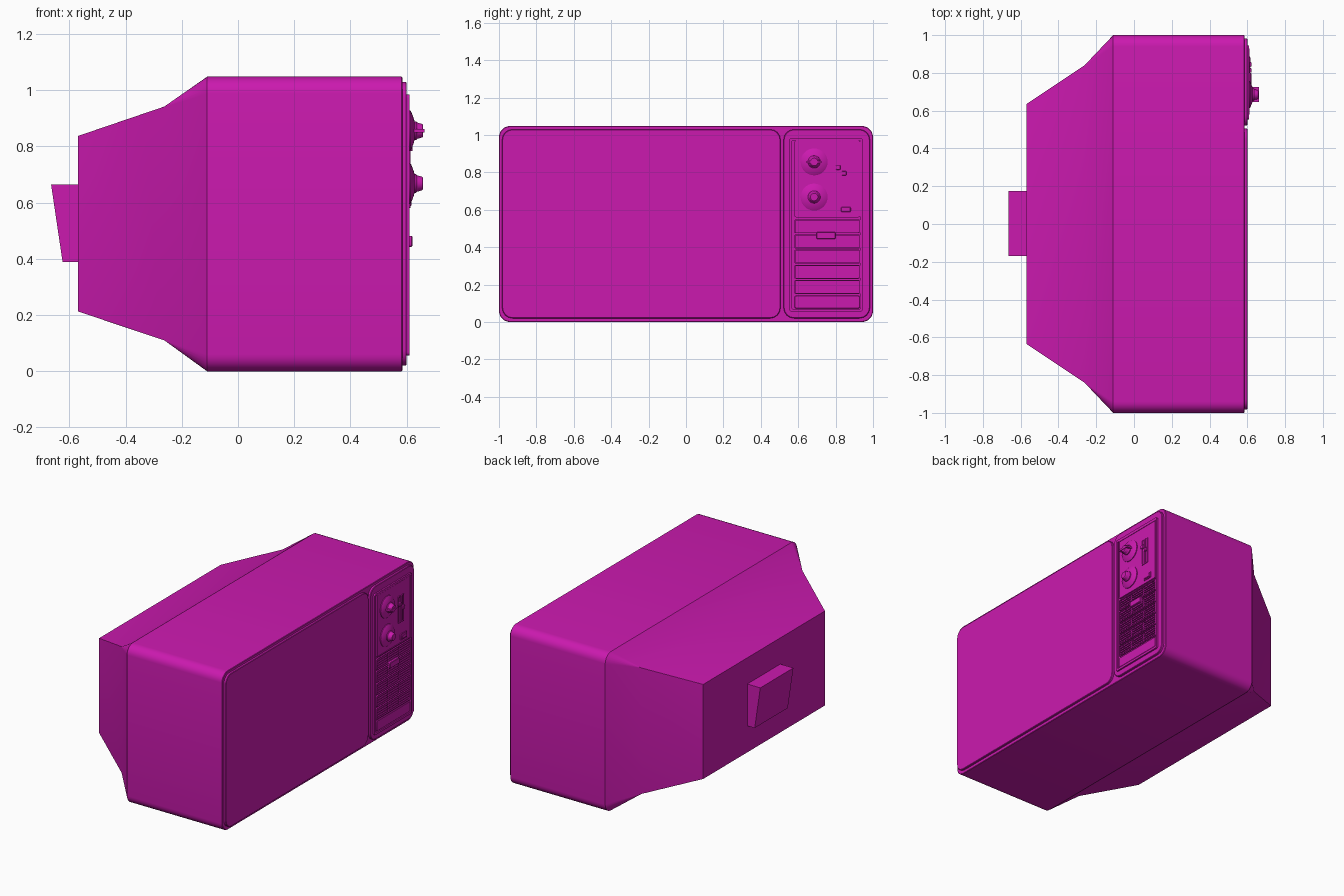
import bpy, bmesh, math

if "Cube" in bpy.data.objects:
    bpy.data.objects.remove(bpy.data.objects["Cube"])

mat = bpy.data.materials.new("casing_magenta")
mat.diffuse_color = (0.6, 0.01, 0.43, 1)
mat.use_nodes = True
mat.node_tree.nodes["Principled BSDF"].inputs["Base Color"].default_value = mat.diffuse_color


def finish(name, bm):
    bmesh.ops.remove_doubles(bm, verts=bm.verts, dist=1e-5)
    bmesh.ops.recalc_face_normals(bm, faces=bm.faces)
    me = bpy.data.meshes.new(name)
    bm.to_mesh(me)
    bm.free()
    me.shade_smooth()
    me.set_sharp_from_angle(angle=math.radians(25))
    me.materials.append(mat)
    ob = bpy.data.objects.new(name, me)
    bpy.context.collection.objects.link(ob)
    return ob


def ring(bm, x, y0, y1, z0, z1, r, n=6):
    # rounded rectangle in the YZ plane
    out = []
    corners = [(y1 - r, z1 - r), (y0 + r, z1 - r), (y0 + r, z0 + r), (y1 - r, z0 + r)]
    for k, (cy, cz) in enumerate(corners):
        for i in range(n + 1):
            a = math.pi / 2 * (k + i / n)
            out.append(bm.verts.new((x, cy + r * math.cos(a), cz + r * math.sin(a))))
    return out


def bridge(bm, a, b):
    for i in range(len(a)):
        j = (i + 1) % len(a)
        bm.faces.new((a[i], a[j], b[j], b[i]))


def loft(name, sections, closed=False, n=6):
    bm = bmesh.new()
    rings = [ring(bm, *s, n=n) for s in sections]
    for a, b in zip(rings, rings[1:]):
        bridge(bm, a, b)
    if closed:
        bridge(bm, rings[-1], rings[0])
    else:
        bm.faces.new(rings[0])
        bm.faces.new(rings[-1])
    return finish(name, bm)


def slab(name, x0, x1, y0, y1, z0, z1, r, c=0.003):
    # raised rounded plate with a small chamfer on its front edge
    return loft(name, [(x0, y0, y1, z0, z1, r), (x1 - c, y0, y1, z0, z1, r),
                       (x1, y0 + c, y1 - c, z0 + c, z1 - c, r - c * 0.5)], n=4)


def frame(name, x0, x1, y0, y1, z0, z1, r, w):
    # hollow rounded border of width w
    i = (y0 + w, y1 - w, z0 + w, z1 - w, max(r - w, 0.004))
    o = (y0, y1, z0, z1, r)
    return loft(name, [(x0, *o), (x1, *o), (x1, *i), (x0, *i)], closed=True, n=4)


def add_box(bm, x0, x1, y0, y1, z0, z1):
    v = bmesh.ops.create_cube(bm, size=1)["verts"]
    for p in v:
        p.co = (x1 if p.co.x > 0 else x0, y1 if p.co.y > 0 else y0, z1 if p.co.z > 0 else z0)
    return v


def lathe(name, y, z, profile, n=32):
    # turned part around an axis along x; profile is (x, radius)
    bm = bmesh.new()
    rings = [[bm.verts.new((x, y + r * math.cos(2 * math.pi * i / n),
                            z + r * math.sin(2 * math.pi * i / n))) for i in range(n)]
             for x, r in profile]
    for a, b in zip(rings, rings[1:]):
        bridge(bm, a, b)
    bm.faces.new(rings[0])
    bm.faces.new(rings[-1])
    return finish(name, bm)


# cabinet with stepped taper at the back
loft("cabinet", [
    (-0.57, -0.635, 0.635, 0.213, 0.837, 0.0005),
    (-0.262, -0.84, 0.84, 0.11, 0.942, 0.0005),
    (-0.11, -1, 1, 0, 1.048, 0.06),
    (0.582, -1, 1, 0, 1.048, 0.06),
    (0.585, -0.997, 0.997, 0.003, 1.045, 0.058)])

# wedge housing on the back
bm = bmesh.new()
for p in add_box(bm, -0.665, -0.56, -0.17, 0.175, 0.388, 0.664):
    if p.co.x < -0.6 and p.co.z < 0.5:
        p.co.x = -0.624
finish("rear_housing", bm)

# screen and control panel backing
slab("screen", 0.58, 0.6, -0.983, 0.505, 0.02, 1.03, 0.055)
slab("control_backing", 0.58, 0.6, 0.522, 0.983, 0.02, 1.03, 0.055)
frame("control_rim", 0.595, 0.61, 0.553, 0.945, 0.056, 0.984, 0.012, 0.014)

# upper knob plate
slab("knob_plate", 0.595, 0.608, 0.58, 0.93, 0.56, 0.97, 0.008)
frame("knob_plate_border", 0.6, 0.611, 0.58, 0.93, 0.56, 0.97, 0.008, 0.006)

# speaker grille: five framed rows with three columns of slats
bm = bmesh.new()
for row in range(5):
    z0 = 0.150 + row * 0.0812
    frame("grille_frame_%d" % (row + 1), 0.597, 0.609, 0.58, 0.93, z0, z0 + 0.074, 0.006, 0.005)
    for col in range(3):
        y0 = 0.588 + col * 0.116
        for k in range(4):
            zs = z0 + 0.010 + k * 0.0152
            add_box(bm, 0.597, 0.608, y0, y0 + 0.102, zs, zs + 0.008)
finish("grille_slats", bm)
slab("lower_plate", 0.597, 0.608, 0.58, 0.93, 0.072, 0.141, 0.01)
slab("badge_plate", 0.6, 0.621, 0.698, 0.800, 0.443, 0.482, 0.008)

# tuning knobs
for label, z in (("upper", 0.856), ("lower", 0.668)):
    lathe(label + "_dial", 0.685, z, [(0.602, 0.072), (0.613, 0.072), (0.617, 0.066),
                                      (0.626, 0.042), (0.628, 0.034)])
    lathe(label + "_knob", 0.685, z, [(0.62, 0.034), (0.634, 0.033), (0.638, 0.029),
                                      (0.655, 0.024), (0.659, 0.02)])
bm = bmesh.new()
add_box(bm, 0.625, 0.663, 0.645, 0.725, 0.850, 0.862)
finish("upper_knob_grip", bm)

# slider tracks with handles
for i, (y, zh) in enumerate(((0.813, 0.826), (0.845, 0.795))):
    frame("slider_track_%d" % (i + 1), 0.604, 0.613, y - 0.013, y + 0.013, 0.70, 0.878, 0.005, 0.006)
    slab("slider_handle_%d" % (i + 1), 0.604, 0.621, y - 0.012, y + 0.012, zh - 0.012, zh + 0.012, 0.004, 0.002)

# power button
frame("button_border", 0.604, 0.613, 0.822, 0.888, 0.581, 0.622, 0.006, 0.005)
slab("power_button", 0.604, 0.618, 0.829, 0.881, 0.588, 0.615, 0.005)
